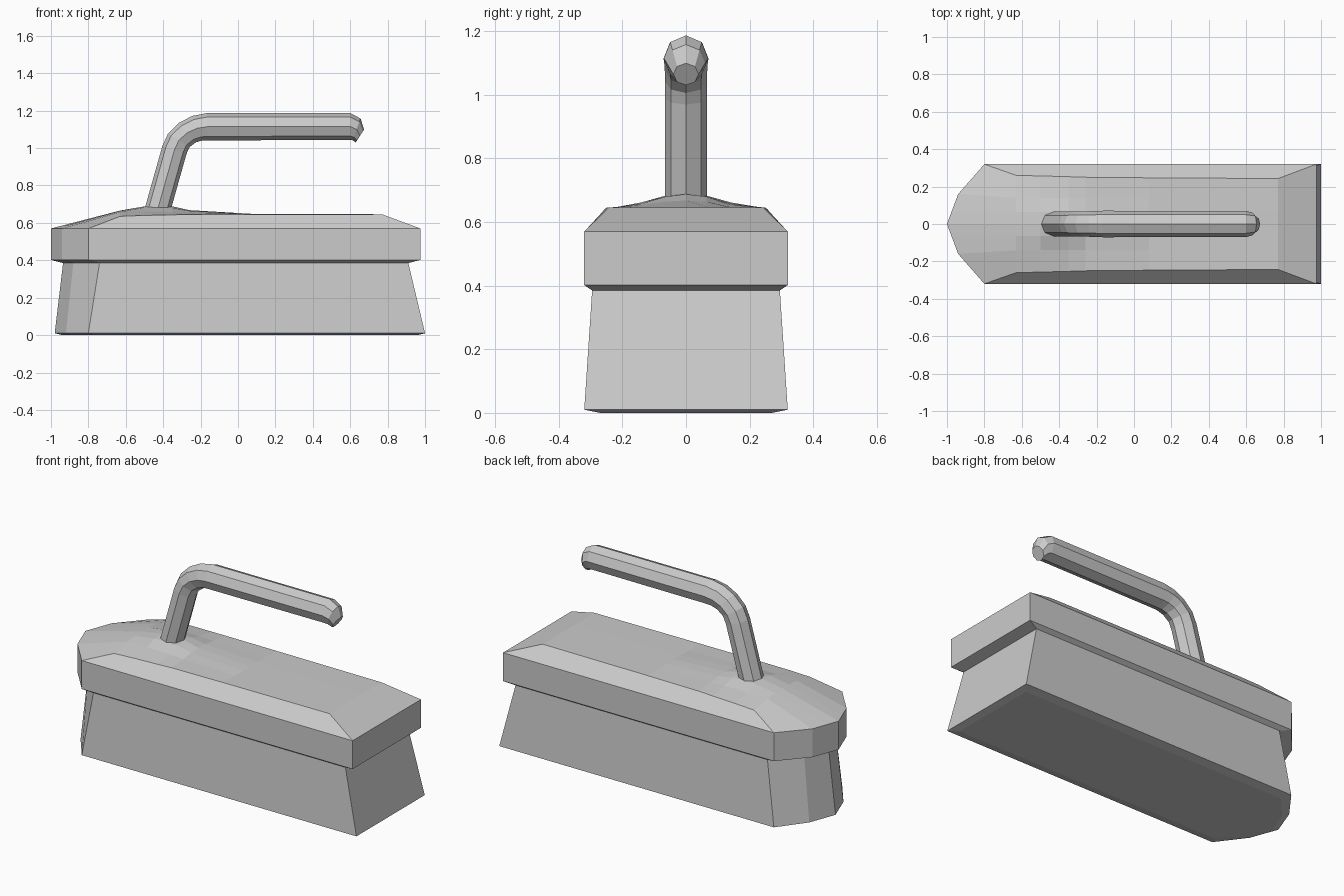
import bpy, bmesh
from math import cos, sin, pi
from mathutils import Vector

if "Cube" in bpy.data.objects:
    bpy.data.objects.remove(bpy.data.objects["Cube"])


def make_object(name, faces):
    """Build a flat-shaded mesh from faces given as point lists, welding shared corners."""
    bm = bmesh.new()
    for pts in faces:
        bm.faces.new([bm.verts.new(p) for p in pts])
    bmesh.ops.remove_doubles(bm, verts=bm.verts, dist=0.0005)
    bmesh.ops.recalc_face_normals(bm, faces=bm.faces)
    mesh = bpy.data.meshes.new(name)
    bm.to_mesh(mesh)
    bm.free()
    ob = bpy.data.objects.new(name, mesh)
    bpy.context.collection.objects.link(ob)
    return ob


def skin(rings, closed=True):
    """Quads between successive rows of points."""
    faces = []
    for a, b in zip(rings, rings[1:]):
        n = len(a)
        for i in range(n if closed else n - 1):
            j = (i + 1) % n
            faces.append([a[i], a[j], b[j], b[i]])
    return faces


def mirrored(half):
    """Half row running from -y to the centre, completed to +y."""
    return half + [(x, -y, z) for x, y, z in half[-2::-1]]


def outline(corner, mid, tip, back, z):
    """Pointed nose at -x, square end at +x; (x, half width) pairs."""
    t = 0.42
    near = (tip + (mid[0] - tip) * t, mid[1] * t)
    nose = mirrored([(corner[0], -corner[1], z), (mid[0], -mid[1], z),
                     (near[0], -near[1], z), (tip, 0, z)])
    end = mirrored([(back, -w, z) for w in (corner[1], mid[1], near[1], 0)])
    return nose, end


def loop(*args):
    nose, end = outline(*args)
    return nose + end[::-1]


# Bristle block, flaring towards the floor
bristle = [loop((-0.77, 0.27), (-0.89, 0.14), -0.94, 0.96, 0.0),
           loop((-0.80, 0.32), (-0.92, 0.16), -0.98, 1.00, 0.01),
           loop((-0.74, 0.295), (-0.88, 0.15), -0.935, 0.91, 0.388)]
make_object("bristle_block", skin(bristle) + [bristle[0], bristle[-1]])

# Brush body: undercut, vertical band, then a crown that swells at the handle
rim = ((-0.80, 0.32), (-0.94, 0.16), -1.0, 0.975)
band = [loop((-0.74, 0.295), (-0.88, 0.15), -0.935, 0.91, 0.385),
        loop(*rim, 0.402), loop(*rim, 0.57)]
nose, end = outline(*rim, 0.57)
# station x, shoulder half width, then heights: shoulder, middle, inner, centre
stations = [(-0.63, 0.26, 0.635, 0.658, 0.664, 0.666),
            (-0.50, 0.257, 0.640, 0.662, 0.683, 0.688),
            (-0.35, 0.253, 0.643, 0.658, 0.680, 0.688),
            (-0.26, 0.25, 0.645, 0.654, 0.664, 0.668),
            (0.08, 0.247, 0.646, 0.647, 0.648, 0.648),
            (0.77, 0.243, 0.646, 0.646, 0.646, 0.646)]
rows = [nose]
for x, w, *heights in stations:
    rows.append(mirrored([(x, -y, z) for y, z in zip((w, 0.14, 0.065, 0), heights)]))
rows.append(end)
crown = skin(rows, closed=False)
for k in (0, -1):
    crown.append([r[k] for r in rows])
make_object("brush_body", skin(band) + [band[0]] + crown)

# Octagonal bent handle: (x, z, radius, direction x, direction z) along the path
path = [(-0.437, 0.645, 0.068, 0.27, 0.96),
        (-0.340, 0.990, 0.068, 0.30, 0.95),
        (-0.316, 1.042, 0.068, 0.53, 0.85),
        (-0.270, 1.083, 0.069, 0.76, 0.65),
        (-0.218, 1.106, 0.071, 0.92, 0.38),
        (-0.165, 1.114, 0.073, 1.00, 0.03),
        (0.600, 1.115, 0.072, 1.00, 0.00),
        (0.634, 1.100, 0.062, 0.94, -0.34),
        (0.652, 1.065, 0.041, 0.84, -0.54)]
rings = []
for x, z, r, dx, dz in path:
    up = Vector((-dz, 0, dx)).normalized()
    rings.append([Vector((x, 0, z)) + up * r * cos(a) + Vector((0, 0.068 / 0.07 * r * sin(a), 0))
                  for a in (i * pi / 4 for i in range(8))])
make_object("handle", skin(rings) + [rings[0], rings[-1]])
